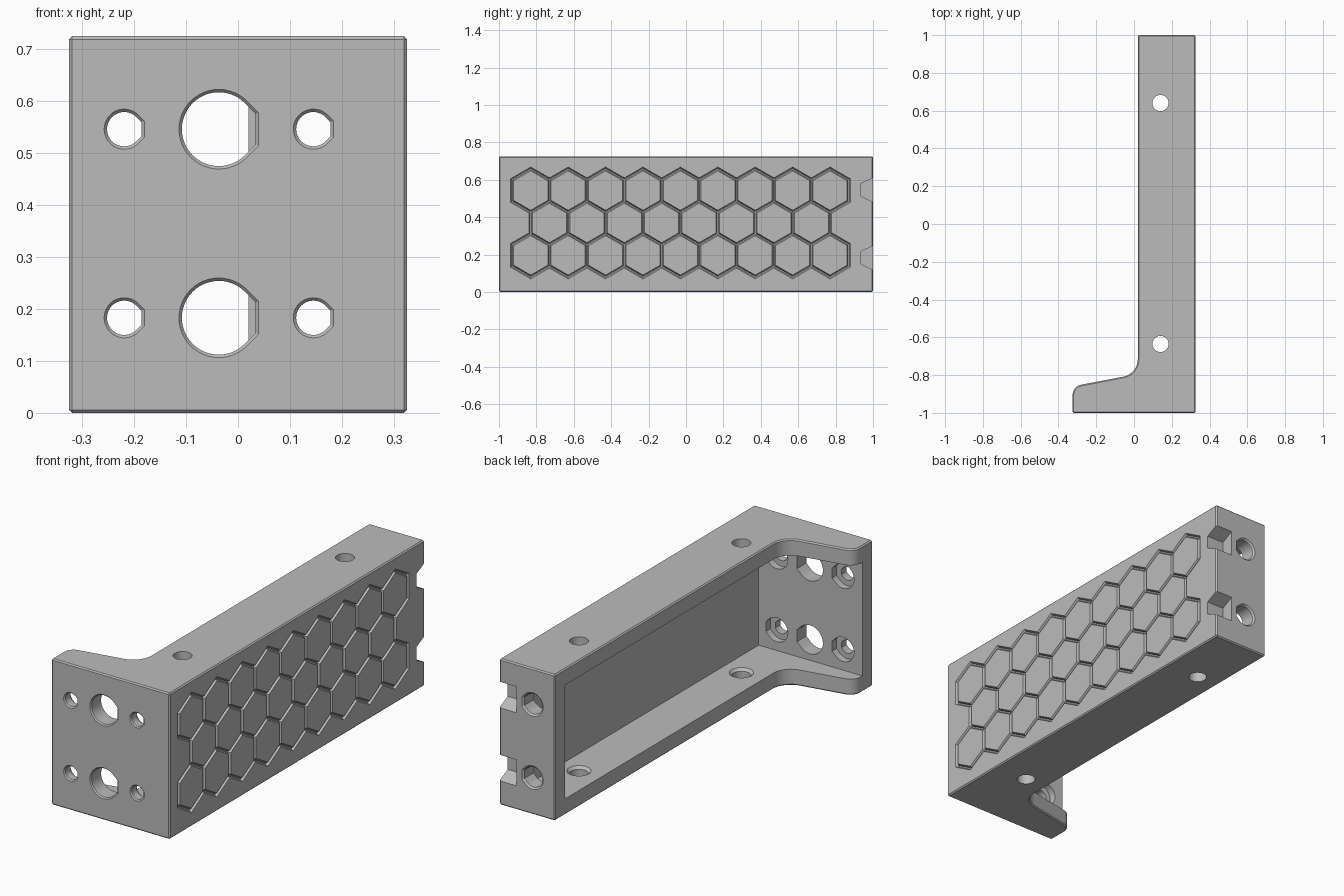
import bpy, bmesh
from math import sin, cos, pi, radians, sqrt
from mathutils import Vector

if "Cube" in bpy.data.objects:
    bpy.data.objects.remove(bpy.data.objects["Cube"])

grey = bpy.data.materials.new("matte grey")
grey.use_nodes = True
grey.diffuse_color = (0.5, 0.5, 0.5, 1)
grey.node_tree.nodes["Principled BSDF"].inputs["Base Color"].default_value = (0.5, 0.5, 0.5, 1)

LENGTH, WIDTH, HEIGHT, WALL = 2.0, 0.65, 0.725, 0.08
FACE = WIDTH / 2


def add_loft(bm, rings):
    """Closed solid running through rings of equal point count."""
    loops = [[bm.verts.new(p) for p in ring] for ring in rings]
    n = len(loops[0])
    bm.faces.new(loops[0])
    bm.faces.new(loops[-1])
    for a, b in zip(loops, loops[1:]):
        for i in range(n):
            j = (i + 1) % n
            bm.faces.new((a[i], a[j], b[j], b[i]))


def make(name, solids):
    bm = bmesh.new()
    for rings in solids:
        add_loft(bm, rings)
    bmesh.ops.recalc_face_normals(bm, faces=bm.faces)
    mesh = bpy.data.meshes.new(name)
    bm.to_mesh(mesh)
    bm.free()
    mesh.materials.append(grey)
    ob = bpy.data.objects.new(name, mesh)
    bpy.context.collection.objects.link(ob)
    return ob


def activate(ob):
    bpy.ops.object.select_all(action='DESELECT')
    ob.select_set(True)
    bpy.context.view_layer.objects.active = ob


def cut(target, solids):
    cutter = make("cutter", solids)
    cutter.hide_render = True
    mod = target.modifiers.new("cut", 'BOOLEAN')
    mod.operation, mod.solver, mod.object = 'DIFFERENCE', 'EXACT', cutter
    activate(target)
    bpy.ops.object.modifier_apply(modifier=mod.name)
    bpy.data.objects.remove(cutter)


def arc(cx, cy, r, start, end, steps=10):
    angles = [radians(start + (end - start) * i / steps) for i in range(steps + 1)]
    return [(cx + r * cos(a), cy + r * sin(a)) for a in angles]


def box(x0, x1, y0, y1, z0, z1):
    return [[(x0, y0, z), (x1, y0, z), (x1, y1, z), (x0, y1, z)] for z in (z0, z1)]


def d_hole(x, z, steps):
    """Hole along y: round, with a 45 degree shoulder and a flat towards +x."""
    rings = []
    for y, r in steps:
        t = r * (sqrt(2) - 1)
        outline = arc(0, 0, r, 45, 315, 36) + [(r, -t), (r, t)]
        rings.append([(x + u, y, z + v) for u, v in outline])
    return rings


# Body: L-shaped plan with a filleted front flange and chamfered edges
plan = [(FACE, -1), (FACE, 1), (0.02, 1)]
plan += arc(-0.075, -0.715, 0.095, 0, -80)
plan += arc(-0.27, -0.905, 0.055, 100, 180)
plan += [(-FACE, -1)]
body = make("bracket_body", [[[(x, y, z) for x, y in plan] for z in (0, HEIGHT)]])
bevel = body.modifiers.new("edges", 'BEVEL')
bevel.width, bevel.segments = 0.006, 1
bevel.limit_method, bevel.angle_limit = 'ANGLE', radians(40)
activate(body)
bpy.ops.object.modifier_apply(modifier=bevel.name)

# Open cavity on the -x side
cut(body, [box(-0.6, FACE - WALL, -1 + WALL, 1 - WALL, WALL, HEIGHT - WALL)])

# Vertical holes through both flanges, flared on the inside
vertical = []
for y in (-0.635, 0.64):
    steps = [(-0.1, 0.043), (0.067, 0.043), (0.082, 0.057)]
    steps += [(HEIGHT - z, r) for z, r in reversed(steps)]
    vertical.append([[(px, py, z) for px, py in arc(0.14, y, r, 0, 348.75, 31)]
                     for z, r in steps])
cut(body, vertical)

# Front holes, back screw holes and the flared notches beside them
holes = []
for z in (0.183, 0.546):
    holes.append(d_hole(-0.037, z, [(-1.01, 0.086), (-0.994, 0.071), (-0.9, 0.071)]))
    for x in (-0.219, 0.145):
        holes.append(d_hole(x, z, [(-1.01, 0.048), (-0.994, 0.033), (-0.955, 0.033),
                                   (-0.955, 0.06), (-0.9, 0.06)]))
    holes.append(d_hole(0.143, z, [(0.9, 0.05), (0.992, 0.05), (1.01, 0.068)]))
    holes.append([[(x, y, z + s * h) for x, s in ((0.23, -1), (0.4, -1), (0.4, 1), (0.23, 1))]
                  for y, h in ((0.935, 0.033), (1.005, 0.067))])
cut(body, holes)

# Honeycomb panel: three zigzag pockets holding bevelled hexagonal pads
PITCH = 0.2
ROW = PITCH * sqrt(3) / 2
DEPTH = 0.012


def zigzag(y0, count, z0, apothem, x):
    """Outline of a row of overlapping hexagons."""
    apex, side = apothem * 2 / sqrt(3), apothem / sqrt(3)
    valley = apex - PITCH / 2 / sqrt(3)
    end = y0 + (count - 1) * PITCH
    top = [(y0 - apothem, side)]
    for i in range(count):
        top.append((y0 + i * PITCH, apex))
        if i < count - 1:
            top.append((y0 + (i + 0.5) * PITCH, valley))
    top.append((end + apothem, side))
    low = [(y, -z) for y, z in reversed(top)]
    return [(x, y, z0 + z) for y, z in top + low]


def hexagon(y, z, apothem, x):
    r = apothem * 2 / sqrt(3)
    return [(x, y + r * sin(k * pi / 3), z + r * cos(k * pi / 3)) for k in range(6)]


pads = []
for row in (-1, 0, 1):
    count = 9 if row else 8
    y0 = -0.83 if row else -0.73
    z0 = 0.369 + row * ROW
    floor = FACE - DEPTH - row * 0.0002
    cut(body, [[zigzag(y0, count, z0, 0.103, floor),
                zigzag(y0, count, z0, 0.109, FACE),
                zigzag(y0, count, z0, 0.109, FACE + 0.05)]])
    for i in range(count):
        y = y0 + i * PITCH
        pads.append([hexagon(y, z0, 0.097, FACE - DEPTH - 0.004),
                     hexagon(y, z0, 0.097, FACE - DEPTH),
                     hexagon(y, z0, 0.091, FACE)])
panel = make("honeycomb_pads", pads)

for ob in (body, panel):
    activate(ob)
    bpy.ops.object.shade_smooth_by_angle(angle=radians(30))
